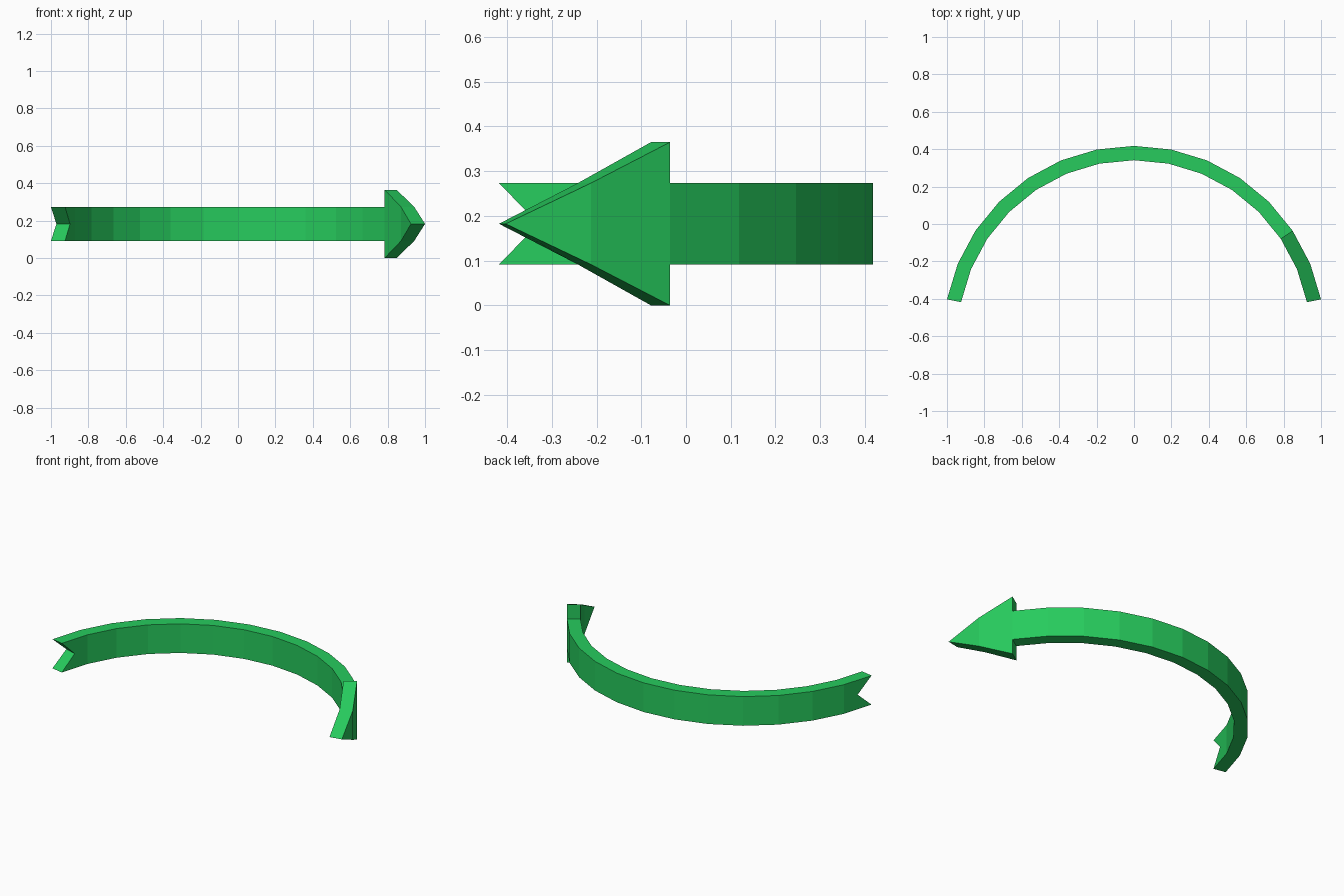
import bpy, bmesh, math

if "Cube" in bpy.data.objects:
    bpy.data.objects.remove(bpy.data.objects["Cube"])

R_OUT, R_IN, CY = 1.0196, 0.943, -0.602    # arc radii and centre
STEP, SEGS = 11.25, 14                     # degrees per facet, facet count
MID, HALF, HEAD = 0.1825, 0.091, 0.1825    # centre height, band and head half-heights


def arc_point(t, r):
    """Point at facet position t (0 = tail, 14 = tip), straight along each facet."""
    def station(i):
        a = math.radians(90 + STEP * SEGS / 2 - STEP * i)
        return r * math.cos(a), CY + r * math.sin(a)
    i = min(int(t), SEGS - 1)
    (x0, y0), (x1, y1) = station(i), station(i + 1)
    f = t - i
    return x0 + (x1 - x0) * f, y0 + (y1 - y0) * f


# Flat arrow outline as (t, z) panels: notched tail, band, arrowhead
h, n = HALF, SEGS - 2
panels = [[(0, -h), (1, -h), (1, h), (0, h), (0.5, 0)]]
panels += [[(i, -h), (i + 1, -h), (i + 1, h), (i, h)] for i in range(1, n)]
panels.append([(n, -HEAD), (n + 1, -HEAD / 2), (n + 1, HEAD / 2), (n, HEAD), (n, h), (n, -h)])
panels.append([(n + 1, -HEAD / 2), (n + 2, 0), (n + 1, HEAD / 2)])

bm = bmesh.new()
for panel in panels:
    bm.faces.new([bm.verts.new((t, 0, z)) for t, z in panel])
bmesh.ops.remove_doubles(bm, verts=bm.verts[:], dist=0.001)

# Thicken the panels, then bend them around the arc
ext = bmesh.ops.extrude_face_region(bm, geom=bm.faces[:], use_keep_orig=True)
for g in ext["geom"]:
    if isinstance(g, bmesh.types.BMVert):
        g.co.y = 1
for v in bm.verts:
    x, y = arc_point(v.co.x, R_OUT if v.co.y > 0.5 else R_IN)
    v.co = (x, y, MID + v.co.z)
bmesh.ops.recalc_face_normals(bm, faces=bm.faces[:])

mesh = bpy.data.meshes.new("curved_arrow")
bm.to_mesh(mesh)
bm.free()
arrow = bpy.data.objects.new("curved_arrow", mesh)
bpy.context.collection.objects.link(arrow)

# Green finish
green = bpy.data.materials.new("green")
green.diffuse_color = (0.02, 0.6, 0.11, 1)
green.use_nodes = True
green.node_tree.nodes["Principled BSDF"].inputs["Base Color"].default_value = green.diffuse_color
mesh.materials.append(green)
